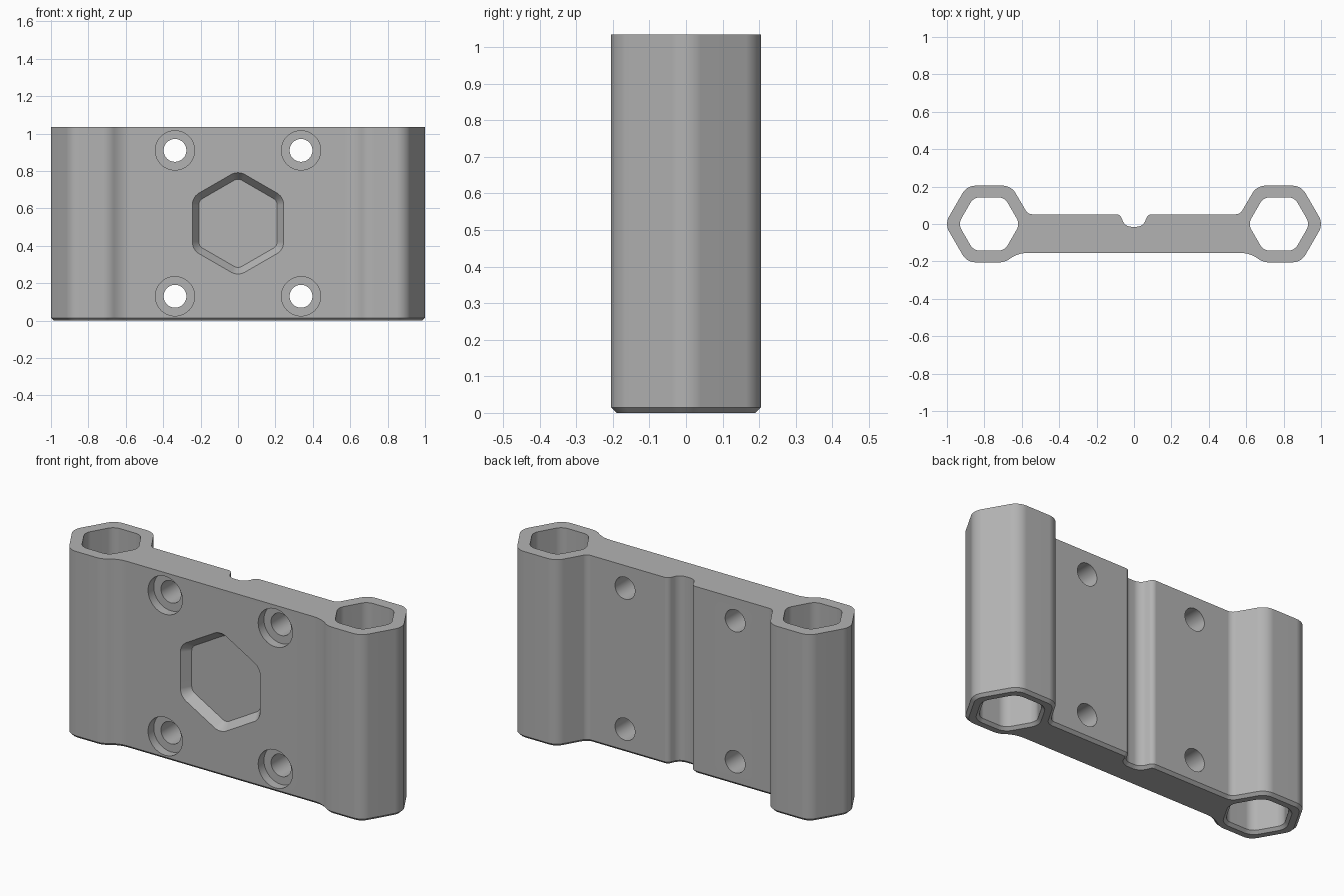
import bpy, bmesh, math
from mathutils import Vector

if "Cube" in bpy.data.objects:
    bpy.data.objects.remove(bpy.data.objects["Cube"], do_unlink=True)

HEIGHT = 1.035
CHAMFER = 0.015
TUBE_X = 0.775

grey = bpy.data.materials.new("plain grey")
grey.use_nodes = True
COLOUR = (0.45, 0.45, 0.45, 1)
grey.diffuse_color = COLOUR
grey.node_tree.nodes["Principled BSDF"].inputs["Base Color"].default_value = COLOUR


def rounded(corners, steps=6):
    """Closed counter-clockwise loop from (x, y, fillet radius) corners."""
    loop = []
    n = len(corners)
    for i, (x, y, r) in enumerate(corners):
        p = Vector((x, y))
        a = (Vector(corners[i - 1][:2]) - p).normalized()
        b = (Vector(corners[(i + 1) % n][:2]) - p).normalized()
        half = a.angle(b) / 2
        centre = p + (a + b).normalized() * r / math.sin(half)
        start = p + a * r / math.tan(half) - centre
        end = p + b * r / math.tan(half) - centre
        for s in range(steps + 1):
            t = s / steps
            loop.append(centre + start.lerp(end, t).normalized() * r)
    return loop


def offset(loop, d):
    """Move a loop outward by d (inward when negative)."""
    out = []
    for i, p in enumerate(loop):
        e1 = (p - loop[i - 1]).normalized()
        e2 = (loop[(i + 1) % len(loop)] - p).normalized()
        n1, n2 = Vector((e1.y, -e1.x)), Vector((e2.y, -e2.x))
        out.append(p + (n1 + n2) * d / (1 + n1.dot(n2)))
    return out


def hexagon(cx, cy, radius, fillet, turn=0):
    angles = [turn + i * math.pi / 3 for i in range(6)]
    return rounded([(cx + radius * math.cos(a), cy + radius * math.sin(a), fillet)
                    for a in angles])


def circle(cx, cy, radius, n=48):
    return [Vector((cx + radius * math.cos(i * math.tau / n),
                    cy + radius * math.sin(i * math.tau / n))) for i in range(n)]


def loft(name, layers, upright=True):
    """Skin (loop, level) layers along z, or along y when not upright."""
    bm = bmesh.new()
    rings = [[bm.verts.new((p.x, p.y, w) if upright else (p.x, w, p.y)) for p in loop]
             for loop, w in layers]
    for lo, hi in zip(rings, rings[1:]):
        for i in range(len(lo)):
            bm.faces.new((lo[i - 1], lo[i], hi[i], hi[i - 1]))
    bm.faces.new(rings[0])
    bm.faces.new(rings[-1])
    bmesh.ops.recalc_face_normals(bm, faces=bm.faces)
    mesh = bpy.data.meshes.new(name)
    bm.to_mesh(mesh)
    bm.free()
    mesh.materials.append(grey)
    obj = bpy.data.objects.new(name, mesh)
    bpy.context.collection.objects.link(obj)
    return obj


# Body: plate, two hexagonal tubes and the rear groove in one outline
right_half = [
    (0.62, -0.155, 0.15), (0.69, -0.205, 0.1),      # front blend into tube
    (0.8935, -0.205, 0.08), (1.012, 0, 0.08),
    (0.8935, 0.205, 0.08), (0.6565, 0.205, 0.08),
    (0.567, 0.052, 0.04),                           # rear corner at plate
    (0.075, 0.052, 0.03), (0.047, -0.015, 0.05),    # rear groove
]
outline = rounded(right_half + [(-x, y, r) for x, y, r in reversed(right_half)])
body = loft("bracket_body", [(offset(outline, -CHAMFER), 0),
                             (outline, CHAMFER), (outline, HEIGHT)])

cutters = []

# Hexagonal tube bores, flared at the bottom
for side in (-1, 1):
    bore = hexagon(side * TUBE_X, 0, 0.165, 0.06)
    cutters.append(loft("tube_bore_cutter", [
        (offset(bore, 2 * CHAMFER), -CHAMFER), (bore, CHAMFER), (bore, HEIGHT + 0.1)]))

# Bevelled hexagonal recess in the front face
FRONT = -0.155
floor = hexagon(0, 0.52, 0.242, 0.04, math.pi / 6)
cutters.append(loft("front_recess_cutter", [
    (offset(floor, 0.07), FRONT - 0.05), (offset(floor, 0.035), FRONT),
    (floor, FRONT + 0.05)], upright=False))

# Four counterbored screw holes
for x in (-0.337, 0.337):
    for z in (0.13, 0.91):
        wide, narrow = circle(x, z, 0.105), circle(x, z, 0.061)
        cutters.append(loft("screw_hole_cutter", [
            (wide, FRONT - 0.1), (wide, FRONT + 0.05),
            (narrow, FRONT + 0.05), (narrow, 0.2)], upright=False))

bpy.context.view_layer.objects.active = body
for cutter in cutters:
    cutter.hide_render = True
    mod = body.modifiers.new("cut", "BOOLEAN")
    mod.operation = "DIFFERENCE"
    mod.solver = "EXACT"
    mod.object = cutter
    bpy.ops.object.modifier_apply(modifier=mod.name)
    bpy.data.objects.remove(cutter, do_unlink=True)

# Smooth rounded corners, crisp edges
bpy.ops.object.select_all(action="DESELECT")
body.select_set(True)
bpy.ops.object.shade_smooth_by_angle(angle=math.radians(30))
weighted = body.modifiers.new("even shading", "WEIGHTED_NORMAL")
weighted.keep_sharp = True
